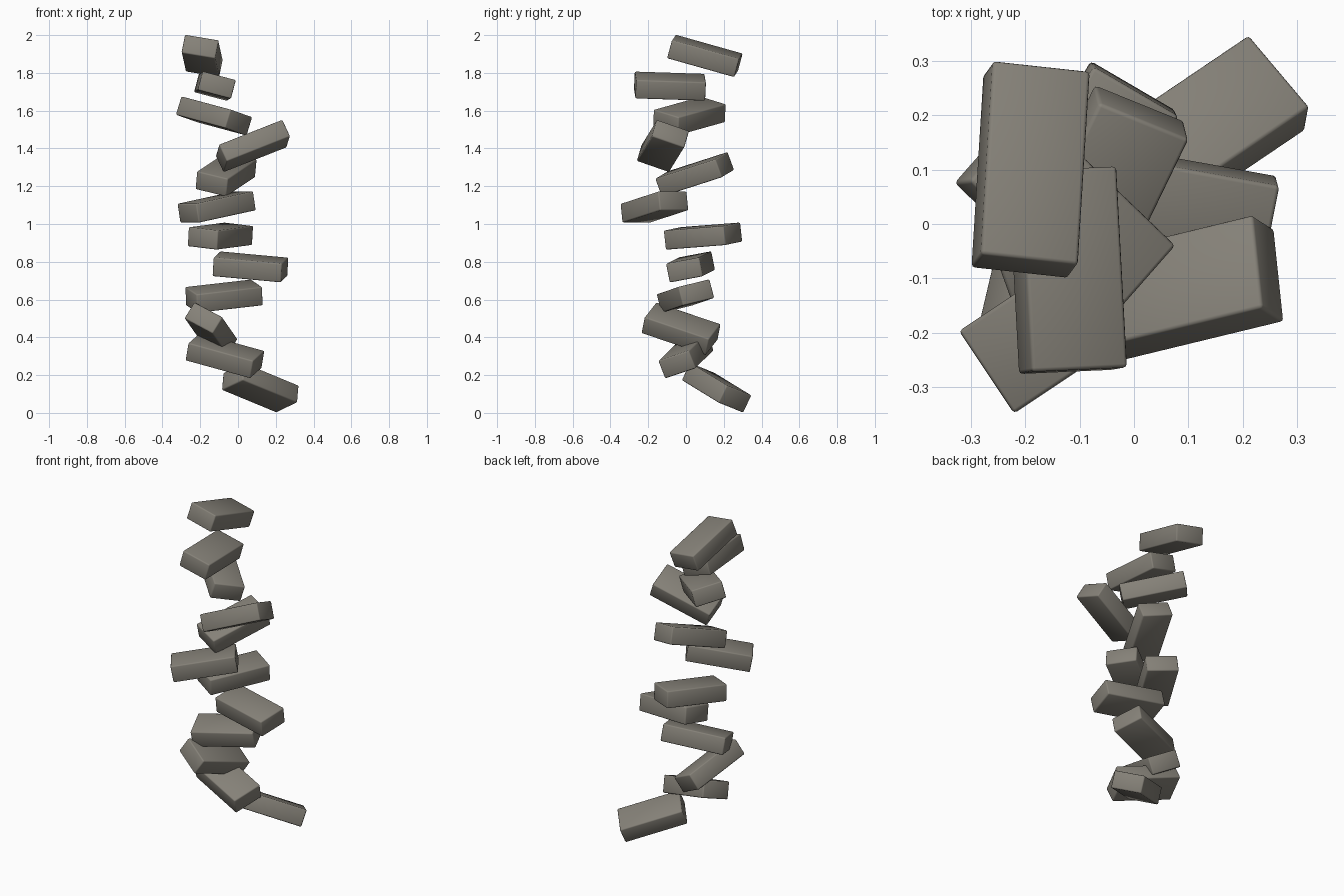
import bpy
from mathutils import Matrix, Vector

cube = bpy.data.objects.get("Cube")
if cube:
    bpy.data.objects.remove(cube, do_unlink=True)

# One warm grey stone colour
stone = bpy.data.materials.new("warm_grey_stone")
stone.use_nodes = True
colour = (0.235, 0.22, 0.188, 1)
stone.diffuse_color = colour
bsdf = stone.node_tree.nodes["Principled BSDF"]
bsdf.inputs["Base Color"].default_value = colour
bsdf.inputs["Roughness"].default_value = 0.9

SIZE = Vector((0.37, 0.182, 0.102))


def brick(name, centre, along, across):
    """Softly bevelled brick, aimed by its long and its wide direction."""
    x = Vector(along).normalized()
    y = Vector(across)
    y = (y - x * y.dot(x)).normalized()
    z = x.cross(y)
    bpy.ops.mesh.primitive_cube_add(size=1)
    ob = bpy.context.object
    ob.name = name
    ob.data.transform(Matrix.Diagonal((*SIZE, 1)))
    turn = Matrix((x, y, z)).transposed().to_4x4()
    ob.matrix_world = Matrix.Translation(centre) @ turn
    ob.data.materials.append(stone)
    bevel = ob.modifiers.new("soft_edges", 'BEVEL')
    bevel.width = 0.007
    bevel.segments = 2
    bpy.ops.object.shade_smooth()


# Loose tumbling column, bottom to top: centre, long direction, wide direction
column = [
    ((.118, .162, .133), (.29, .196, -.12), (.106, -.134, .055)),
    ((-.069, .0, .303), (.344, -.097, -.095), (.063, .165, .055)),
    ((-.143, -.026, .446), (.08, .34, -.115), (.16, -.069, -.085)),
    ((-.074, -.003, .618), (.349, .116, .04), (-.063, .165, .04)),
    ((.066, .024, .773), (.36, -.065, -.033), (.035, .175, .033)),
    ((-.093, .09, .936), (.19, .32, .025), (-.15, .085, .018)),
    ((-.113, -.167, 1.09), (.3, .2, .065), (-.1, .15, 0)),
    ((-.063, .046, 1.263), (.15, .31, .1), (.165, -.067, -.04)),
    ((.079, -.122, 1.413), (.33, .08, .13), (.02, -.17, .06)),
    ((-.127, .018, 1.572), (.26, -.25, -.07), (.13, .13, -.045)),
    ((-.122, -.085, 1.73), (-.02, .37, -.012), (.18, .01, -.048)),
    ((-.19, .1, 1.89), (.022, .355, -.1), (.18, -.02, -.03)),
]
for i, (centre, along, across) in enumerate(column, 1):
    brick(f"brick_{i}", centre, along, across)
